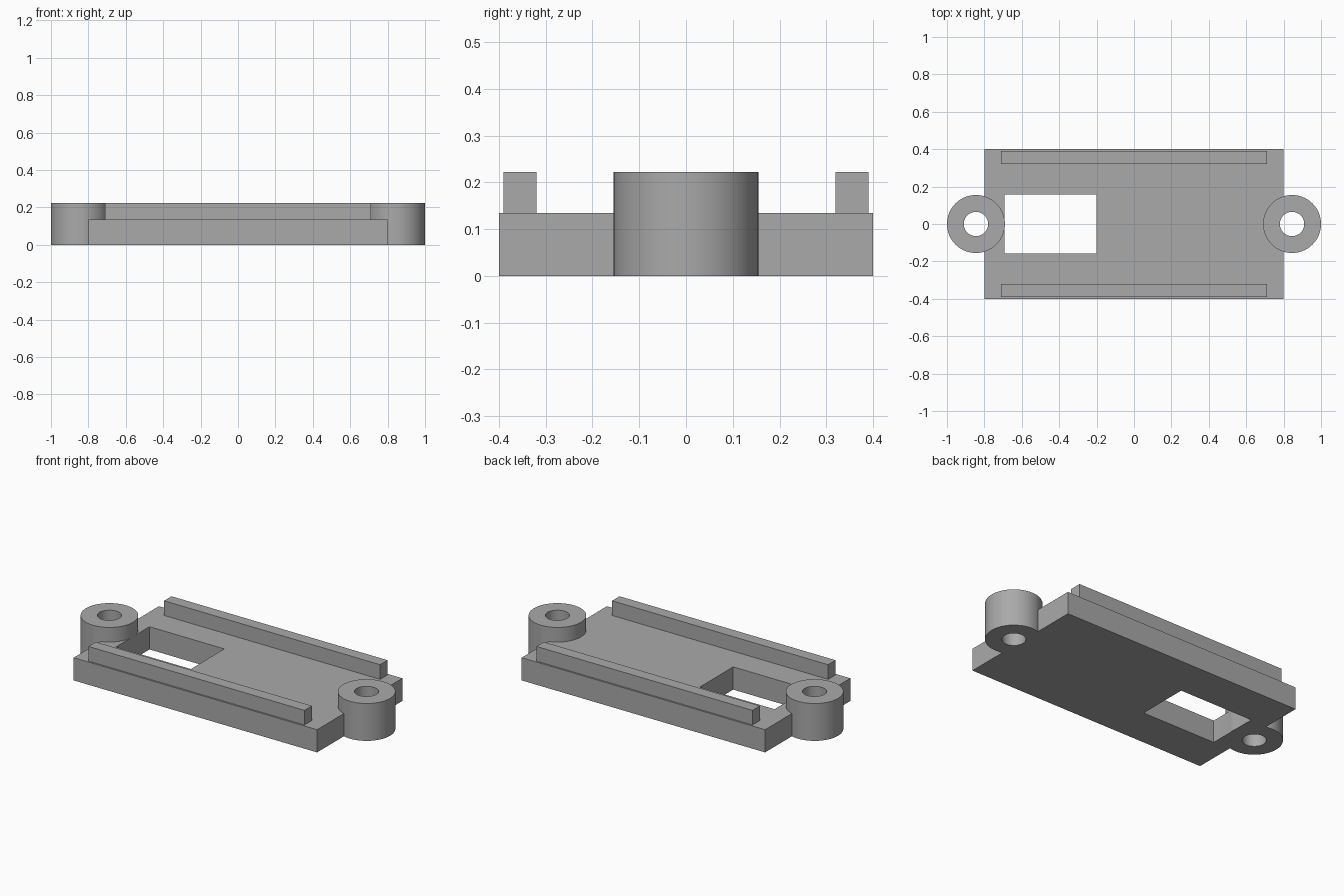
import bpy
import bmesh
import math
from mathutils import Matrix, Vector

cube = bpy.data.objects.get("Cube")
if cube:
    bpy.data.objects.remove(cube, do_unlink=True)

SLAB_TOP, TOP = 0.135, 0.222
BOSS_X, BOSS_R, HOLE_R = 0.845, 0.155, 0.065

grey = bpy.data.materials.new("plain grey")
grey.use_nodes = True
colour = (0.4, 0.4, 0.4, 1)
grey.diffuse_color = colour
grey.node_tree.nodes["Principled BSDF"].inputs["Base Color"].default_value = colour


def make_object(name, bm):
    mesh = bpy.data.meshes.new(name)
    bm.to_mesh(mesh)
    bm.free()
    mesh.materials.append(grey)
    obj = bpy.data.objects.new(name, mesh)
    bpy.context.scene.collection.objects.link(obj)
    return obj


def box(name, low, high):
    low, high = Vector(low), Vector(high)
    bm = bmesh.new()
    matrix = Matrix.Translation((low + high) / 2) @ Matrix.Diagonal((high - low).to_4d())
    bmesh.ops.create_cube(bm, size=1, matrix=matrix)
    return make_object(name, bm)


def cylinder(name, x, radius, low, high):
    bm = bmesh.new()
    bmesh.ops.create_cone(bm, cap_ends=True, segments=64, radius1=radius, radius2=radius,
                          depth=high - low, matrix=Matrix.Translation((x, 0, (low + high) / 2)))
    return make_object(name, bm)


def combine(target, tool, operation):
    """Apply a boolean and discard the tool."""
    mod = target.modifiers.new(operation.title(), 'BOOLEAN')
    mod.object, mod.operation, mod.solver = tool, operation, 'EXACT'
    bpy.context.view_layer.objects.active = target
    bpy.ops.object.modifier_apply(modifier=mod.name)
    bpy.data.objects.remove(tool, do_unlink=True)


# Base plate with its rectangular window
plate = box("mounting_plate", (-0.8, -0.4, 0), (0.8, 0.4, SLAB_TOP))
combine(plate, box("window_cutter", (-0.692, -0.157, -0.1), (-0.2, 0.157, 0.3)), 'DIFFERENCE')

# Screw bosses at both ends, bored right through
for x in (-BOSS_X, BOSS_X):
    combine(plate, cylinder("screw_boss", x, BOSS_R, 0, TOP), 'UNION')
    combine(plate, cylinder("hole_cutter", x, HOLE_R, -0.1, 0.4), 'DIFFERENCE')

# Long rails just inside the front and back edges
for side in (-1, 1):
    y0, y1 = sorted((side * 0.32, side * 0.39))
    combine(plate, box("rail", (-0.71, y0, 0.06), (0.71, y1, TOP)), 'UNION')

# Smooth cylinder walls, crisp edges
bpy.ops.object.select_all(action='DESELECT')
plate.select_set(True)
bpy.context.view_layer.objects.active = plate
bpy.ops.object.shade_smooth_by_angle(angle=math.radians(30))
